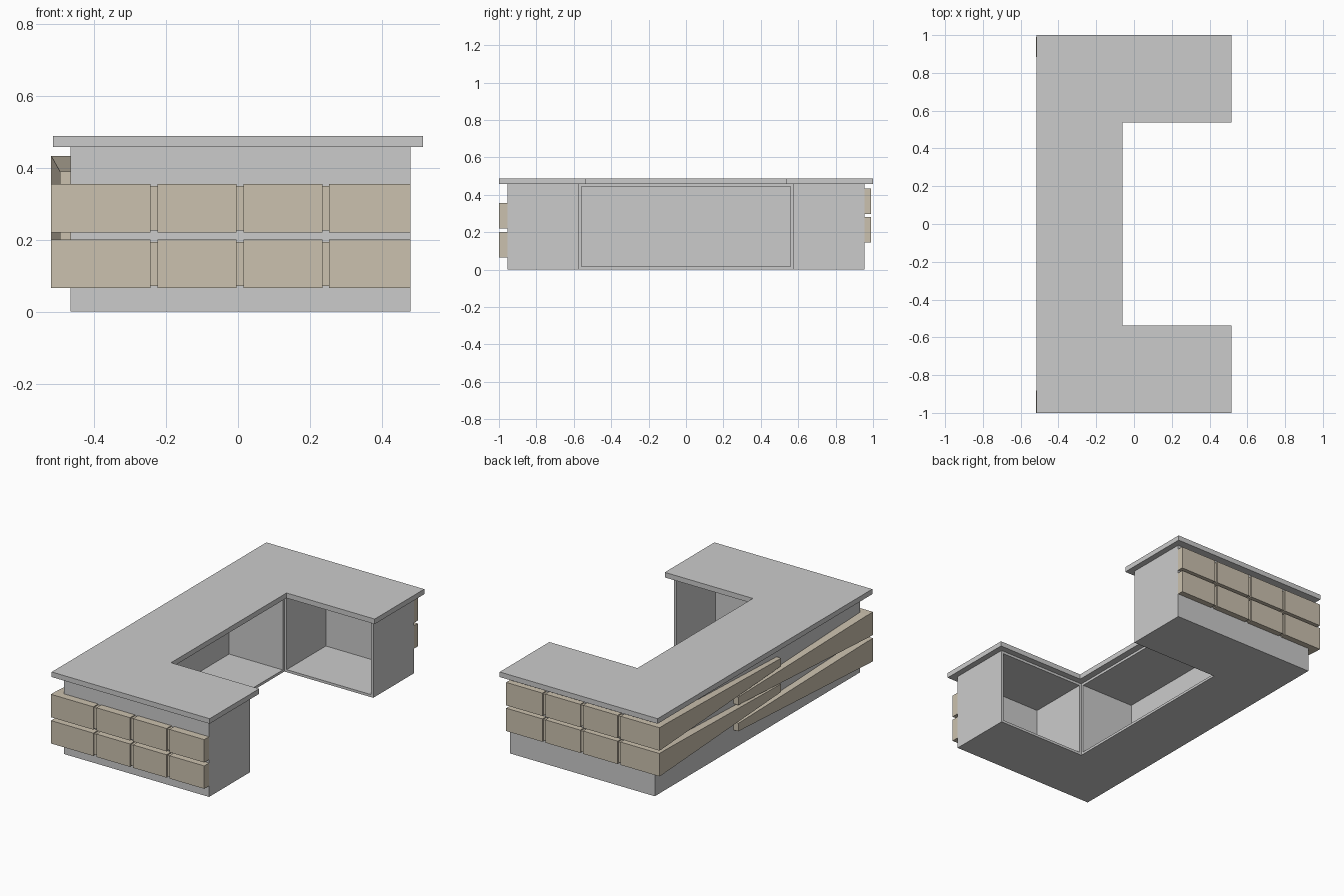
import bpy

if "Cube" in bpy.data.objects:
    bpy.data.objects.remove(bpy.data.objects["Cube"])

def material(name, rgb):
    m = bpy.data.materials.new(name)
    m.diffuse_color = (*rgb, 1)
    m.use_nodes = True
    m.node_tree.nodes["Principled BSDF"].inputs["Base Color"].default_value = m.diffuse_color
    return m

GREY = material("light_grey", (0.6, 0.6, 0.6))
TAN = material("tan_wood", (0.6, 0.535, 0.425))

def mesh(name, verts, faces, mat):
    me = bpy.data.meshes.new(name)
    me.from_pydata(verts, [], faces)
    me.materials.append(mat)
    ob = bpy.data.objects.new(name, me)
    bpy.context.collection.objects.link(ob)
    return ob

def loft(name, a, b, mat):
    """Solid between two matching outlines (a first, b second)."""
    n = len(a)
    faces = [tuple(reversed(range(n))), tuple(range(n, 2 * n))]
    faces += [(i, (i + 1) % n, n + (i + 1) % n, n + i) for i in range(n)]
    ob = mesh(name, a + b, faces, mat)
    import bmesh
    bm = bmesh.new()
    bm.from_mesh(ob.data)
    bmesh.ops.recalc_face_normals(bm, faces=bm.faces[:])
    bm.to_mesh(ob.data)
    bm.free()
    return ob

def box(name, x0, x1, y0, y1, z0, z1, mat):
    o = [(x0, y0), (x1, y0), (x1, y1), (x0, y1)]
    return loft(name, [(x, y, z0) for x, y in o], [(x, y, z1) for x, y in o], mat)

def u_slab(name, x0, x1, xi, yo, yi, z0, z1):
    o = [(x0, -yo), (x1, -yo), (x1, -yi), (xi, -yi), (xi, yi), (x1, yi), (x1, yo), (x0, yo)]
    return loft(name, [(x, y, z0) for x, y in o], [(x, y, z1) for x, y in o], GREY)

# Worktop, cabinet floor and cabinet ceiling share the U outline
u_slab("worktop", -0.515, 0.515, -0.06, 1.0, 0.538, 0.458, 0.488)
u_slab("cabinet_floor", -0.465, 0.48, -0.10, 0.955, 0.575, 0, 0.015)
u_slab("cabinet_ceiling", -0.465, 0.48, -0.10, 0.955, 0.575, 0.443, 0.458)

# Cabinet walls, leaving the inner side open
Z = (0.015, 0.443)
box("long_back_wall", -0.465, -0.45, -0.56, 0.56, *Z, GREY)
for s, side in ((-1, "front"), (1, "rear")):
    def wall(part, x0, x1, y0, y1):
        box(f"{side}_{part}", x0, x1, *sorted((s * y0, s * y1)), *Z, GREY)
    wall("corner_block", -0.465, -0.10, 0.56, 0.955)
    wall("corner_post", -0.10, -0.085, 0.575, 0.955)
    wall("arm_outer_wall", -0.085, 0.465, 0.94, 0.955)
    wall("arm_end_wall", 0.465, 0.48, 0.575, 0.955)

# Tan cladding: front rows sit lower than rear rows
H = 0.135
for s, side, depth, rows, gaps, tip in (
        (-1, "front", 1.0, (0.065, 0.22), (-0.234, 0.0055, 0.244), -0.22),
        (1, "rear", 0.99, (0.145, 0.297), (-0.257, -0.013, 0.234), 0.18)):
    for r, z in enumerate(rows):
        # panels with slim recessed battens between them
        edges = [-0.52] + [g + d for g in gaps for d in (-0.0095, 0.0095)] + [0.48]
        ys = sorted((s * 0.955, s * depth))
        for i in range(4):
            box(f"{side}_panel_{r}_{i}", edges[2 * i], edges[2 * i + 1], *ys, z, z + H, TAN)
        for i, g in enumerate(gaps):
            yb = sorted((s * 0.955, s * (depth - 0.008)))
            box(f"{side}_batten_{r}_{i}", g - 0.0095, g + 0.0095, *yb, z + 0.006, z + H - 0.006, TAN)
        # long side board, tapering past the middle
        def section(y, x, z0, z1):
            return [(-0.465, y, z0), (x, y, z0), (x, y, z1), (-0.465, y, z1)]
        loft(f"{side}_side_board_{r}", section(s * 0.955, -0.519, z, z + H),
             section(-tip, -0.495, z + 0.045, z + H - 0.043), TAN)
